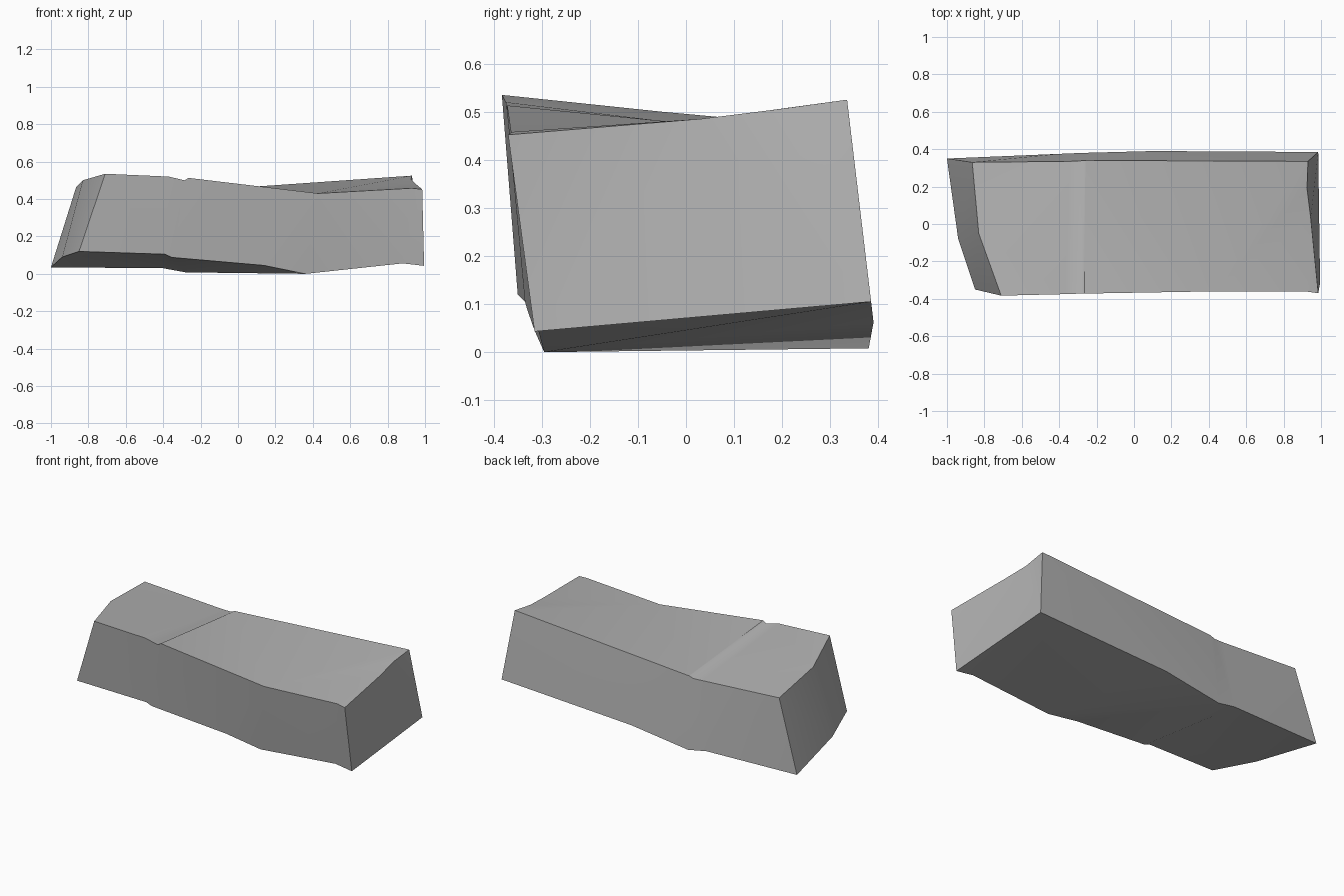
import bpy
import bmesh
from math import radians

# Remove the default cube
default_cube = bpy.data.objects.get("Cube")
if default_cube:
    bpy.data.objects.remove(default_cube, do_unlink=True)

# Single stone colour
stone = bpy.data.materials.new("stone grey")
stone.use_nodes = True
stone.diffuse_color = (0.45, 0.45, 0.45, 1)
shader = next(n for n in stone.node_tree.nodes if n.type == "BSDF_PRINCIPLED")
shader.inputs["Base Color"].default_value = stone.diffuse_color
shader.inputs["Roughness"].default_value = 0.8

bm = bmesh.new()


def rail(*points):
    """Make the vertices of one long edge, running from right end to left end."""
    return [bm.verts.new(point) for point in points]


def panel(first, second):
    """Fill the area between matching stretches of two rails."""
    bm.faces.new(first + second[::-1])


# Long edges of the block
front_bottom = rail((-.85, -.35, .12), (-.39, -.335, .105), (-.355, -.33, .088),
                    (.14, -.315, .045), (.36, -.295, 0), (.88, -.31, .056),
                    (.995, -.315, .043))
front_top = rail((-.71, -.383, .535), (-.37, -.375, .52), (-.285, -.372, .5),
                 (-.265, -.372, .513), (.43, -.36, .43), (.93, -.362, .458),
                 (.985, -.37, .452))
back_bottom = rail((-1, .35, .035), (-.4, .375, .03), (-.28, .38, .008),
                   (.1, .39, .062), (.985, .385, .105))
back_top = rail((-.865, .33, .465), (-.343, .335, .434), (-.285, .338, .432),
                (-.26, .34, .442), (.93, .335, .525))

# Bend across the chamfered end and chipped rim of the other end
bend = rail((-.94, -.08, .09), (-.83, -.05, .5))
rim = rail((.925, .19, .505), (.945, .03, .485))

# Front side
panel(front_top[:2], front_bottom[:2])
panel(front_top[1:4], front_bottom[1:3])
panel(front_top[3:5], front_bottom[2:4])
panel(front_top[4:5], front_bottom[3:5])
panel(front_top[4:], front_bottom[4:])

# Back side
panel(back_top[:2], back_bottom[:2])
panel(back_top[1:4], back_bottom[1:3])
panel(back_top[3:], back_bottom[2:])

# Top, with the shallow step across it
panel(front_top[:2], bend[1:] + back_top[:2])
panel(front_top[1:3], back_top[1:3])
panel(front_top[2:4], back_top[2:4])
panel(front_top[3:5], back_top[3:4])
panel(front_top[4:5], back_top[3:])
panel(front_top[4:5], back_top[4:] + rim)
panel(front_top[4:], rim[1:])

# Underside, with its diagonal ridge
panel(front_bottom[:2], bend[:1] + back_bottom[:2])
panel(front_bottom[1:3], back_bottom[1:3])
panel(front_bottom[2:5], back_bottom[2:3])
panel(front_bottom[4:5], back_bottom[2:4])
panel(front_bottom[4:], back_bottom[3:])

# End faces
panel([front_bottom[0], front_top[0]], bend)
panel(bend, [back_bottom[0], back_top[0]])
panel([front_bottom[-1], back_bottom[-1]], [front_top[-1], *rim[::-1], back_top[-1]])

bmesh.ops.recalc_face_normals(bm, faces=bm.faces[:])
bmesh.ops.triangulate(bm, faces=bm.faces[:])
mesh = bpy.data.meshes.new("stone_block")
bm.to_mesh(mesh)
bm.free()
mesh.materials.append(stone)

# Place the block and soften its shallow creases
block = bpy.data.objects.new("stone_block", mesh)
bpy.context.collection.objects.link(block)
bpy.ops.object.select_all(action="DESELECT")
block.select_set(True)
bpy.context.view_layer.objects.active = block
bpy.ops.object.shade_smooth_by_angle(angle=radians(30))
